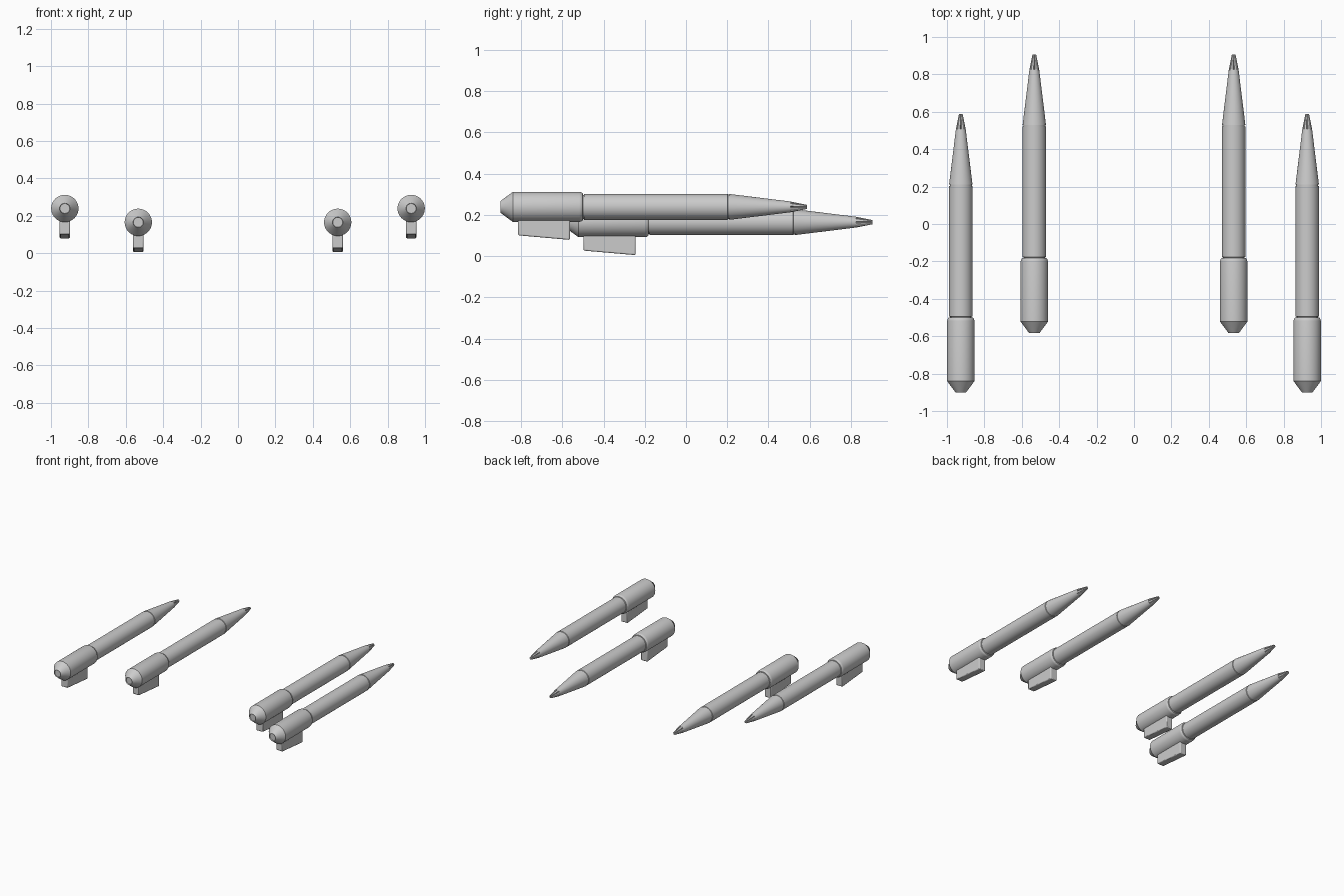
import bpy, bmesh, math
from mathutils import Vector

if "Cube" in bpy.data.objects:
    bpy.data.objects.remove(bpy.data.objects["Cube"])

SIDES = 40


def finish(bm, name, loc, angle=30):
    bmesh.ops.recalc_face_normals(bm, faces=bm.faces)
    me = bpy.data.meshes.new(name)
    bm.to_mesh(me)
    bm.free()
    ob = bpy.data.objects.new(name, me)
    ob.location = loc
    bpy.context.collection.objects.link(ob)
    bpy.ops.object.select_all(action='DESELECT')
    ob.select_set(True)
    bpy.context.view_layer.objects.active = ob
    bpy.ops.object.shade_smooth_by_angle(angle=math.radians(angle))
    return ob


def lathe(name, profile, loc):
    """Revolve (y, radius) points about the y axis and cap both ends."""
    bm = bmesh.new()
    rings = []
    for y, r in profile:
        rings.append([bm.verts.new((r * math.cos(a), y, r * math.sin(a)))
                      for a in (2 * math.pi * i / SIDES for i in range(SIDES))])
    for a, b in zip(rings, rings[1:]):
        for i in range(SIDES):
            j = (i + 1) % SIDES
            bm.faces.new((a[i], a[j], b[j], b[i]))
    bm.faces.new(rings[0])
    bm.faces.new(rings[-1])
    return finish(bm, name, loc)


def hull_box(bm, corners):
    """Box from 8 corners: four at one end, then four at the other."""
    v = [bm.verts.new(c) for c in corners]
    for f in ((0, 1, 2, 3), (4, 5, 6, 7), (0, 1, 5, 4),
              (1, 2, 6, 5), (2, 3, 7, 6), (3, 0, 4, 7)):
        bm.faces.new([v[i] for i in f])


def pod(label, loc):
    # rear housing with tapered end
    lathe(label + "_rear_housing",
          [(-0.575, 0.026), (-0.583, 0.028), (-0.522, 0.073), (-0.2, 0.073),
           (-0.19, 0.071), (-0.183, 0.065), (-0.18, 0.05)], loc)
    # long tube with a groove at each end
    lathe(label + "_tube",
          [(-0.2, 0.058), (-0.178, 0.058), (-0.176, 0.0625), (0.52, 0.0625),
           (0.522, 0.059), (0.53, 0.059)], loc)
    # tapered nose
    lathe(label + "_nose_cone",
          [(0.528, 0.058), (0.53, 0.0625), (0.826, 0.026), (0.826, 0.018)], loc)
    # pointed core inside the tip blades
    lathe(label + "_tip_core", [(0.82, 0.018), (0.895, 0.004)], loc)

    # ring of tapered blades at the tip
    bm = bmesh.new()
    count = 8
    for i in range(count):
        a = 2 * math.pi * (i + 0.5) / count
        out = Vector((math.cos(a), 0, math.sin(a)))
        side = Vector((-math.sin(a), 0, math.cos(a)))
        corners = []
        for y, r0, r1, w in ((0.822, 0.014, 0.026, 0.007), (0.905, 0.004, 0.010, 0.0022)):
            for r, s in ((r0, -1), (r1, -1), (r1, 1), (r0, 1)):
                corners.append(out * r + side * (w * s) + Vector((0, y, 0)))
        hull_box(bm, corners)
    finish(bm, label + "_tip_blades", loc)

    # slanted pylon underneath
    bm = bmesh.new()
    w = 0.028
    corners = []
    for x in (-w, w):
        corners += [(x, -0.497, -0.04), (x, -0.245, -0.04),
                    (x, -0.245, -0.160), (x, -0.497, -0.138)]
    hull_box(bm, corners)
    fin = finish(bm, label + "_pylon", loc)
    bev = fin.modifiers.new("soft_edges", 'BEVEL')
    bev.width = 0.006
    bev.segments = 2


# mirrored inner and outer pairs
for name, sx in (("left", -1), ("right", 1)):
    pod(name + "_inner", (sx * 0.533, 0, 0.165))
    pod(name + "_outer", (sx * 0.926, -0.318, 0.239))
